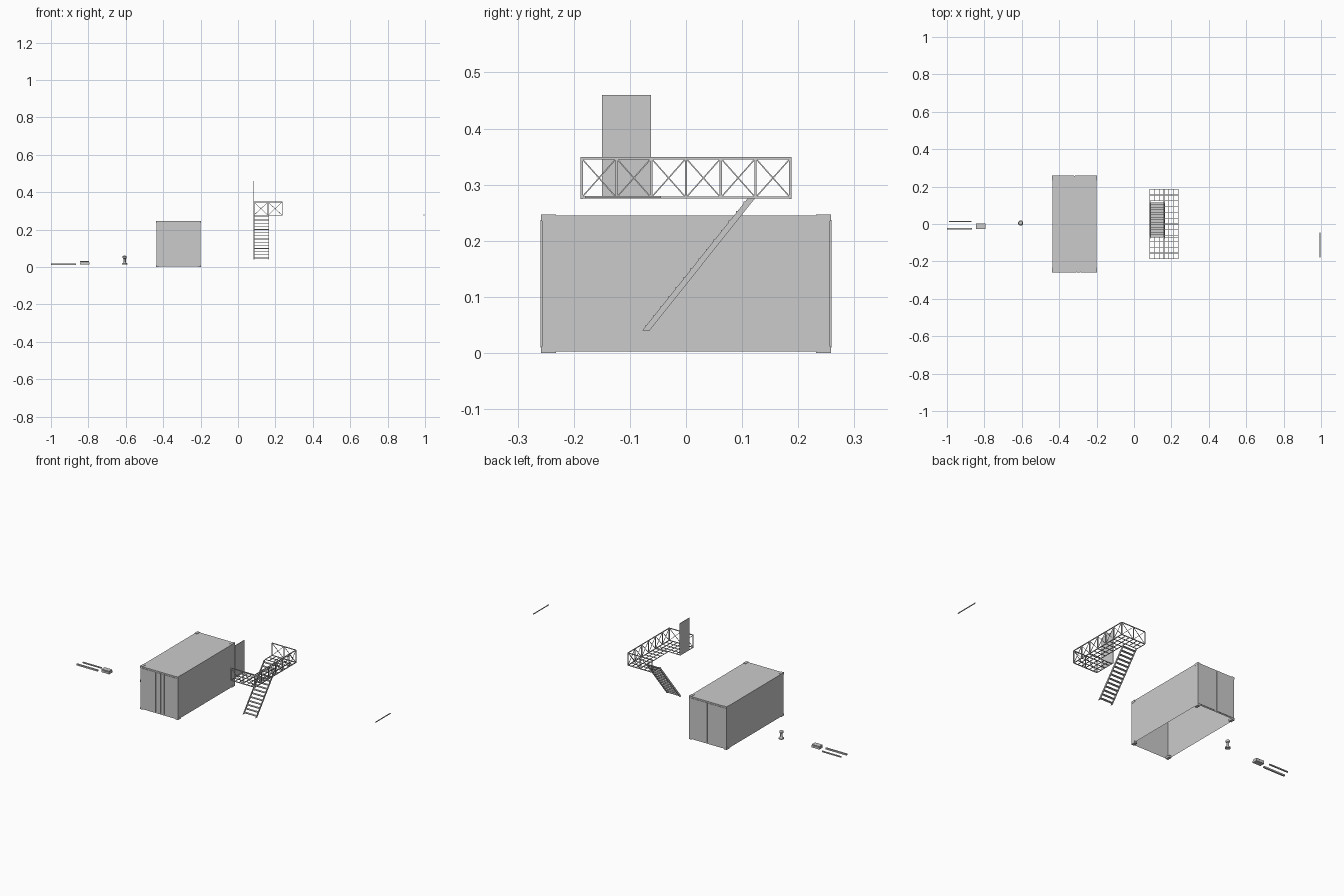
import bpy, bmesh, math
from mathutils import Vector

if "Cube" in bpy.data.objects:
    bpy.data.objects.remove(bpy.data.objects["Cube"])


def finish(name, bm):
    me = bpy.data.meshes.new(name)
    bm.to_mesh(me)
    bm.free()
    ob = bpy.data.objects.new(name, me)
    bpy.context.collection.objects.link(ob)
    return ob


def box(bm, x0, x1, y0, y1, z0, z1):
    verts = bmesh.ops.create_cube(bm, size=1)["verts"]
    for v in verts:
        v.co = Vector((x1 if v.co.x > 0 else x0,
                       y1 if v.co.y > 0 else y0,
                       z1 if v.co.z > 0 else z0))
    return verts


def bar(bm, a, b, w=0.003):
    a, b = Vector(a), Vector(b)
    d = b - a
    q = d.to_track_quat('Z', 'Y')
    for v in bmesh.ops.create_cube(bm, size=1)["verts"]:
        c = Vector((v.co.x * w, v.co.y * w, v.co.z * d.length))
        v.co = q @ c + (a + b) / 2


def single_box(name, *dims):
    bm = bmesh.new()
    box(bm, *dims)
    return finish(name, bm)


# Container shell, open underneath
CX0, CX1, CY = -0.437, -0.2, 0.257
bm = bmesh.new()
box(bm, CX0, CX1, -CY, CY, 0.003, 0.245)
bmesh.ops.delete(bm, geom=[f for f in bm.faces if f.normal.z < -0.5], context='FACES_ONLY')
finish("container_shell", bm)

# Corner castings
bm = bmesh.new()
for x in (CX0 - 0.001, CX1 - 0.015):
    for y in (-CY - 0.001, CY - 0.025):
        for z in (0.0, 0.235):
            box(bm, x, x + 0.016, y, y + 0.026, z, z + 0.012)
finish("corner_castings", bm)

# End doors and locking bars
bm = bmesh.new()
mid = (CX0 + CX1) / 2
for a, b in ((CX0 + 0.003, mid - 0.003), (mid + 0.003, CX1 - 0.003)):
    box(bm, a, b, CY, CY + 0.0025, 0.01, 0.237)
finish("back_doors", bm)
bm = bmesh.new()
cuts = [CX0 + 0.003, -0.361, -0.337, -0.307, -0.284, CX1 - 0.003]
for a, b in zip(cuts, cuts[1:]):
    box(bm, a + 0.001, b - 0.001, -CY - 0.0025, -CY, 0.01, 0.237)
finish("front_panels", bm)

# Walkway railing on three sides with cross bracing
X0, X1, Y, Z0, Z1 = 0.085, 0.236, 0.186, 0.277, 0.347
bm = bmesh.new()


def rail(p, q, n):
    pts = [Vector(p).lerp(Vector(q), i / n) for i in range(n + 1)]
    lo, hi = Vector((0, 0, Z0)), Vector((0, 0, Z1))
    for h in (lo, hi):
        bar(bm, pts[0] + h, pts[-1] + h, 0.004)
    for c in pts:
        bar(bm, c + lo, c + hi, 0.004)
    for c, d in zip(pts, pts[1:]):
        bar(bm, c + lo, d + hi, 0.0022)
        bar(bm, c + hi, d + lo, 0.0022)


rail((X1, -Y, 0), (X1, Y, 0), 6)
rail((X0, -Y, 0), (X1, -Y, 0), 2)
rail((X0, Y, 0), (X1, Y, 0), 2)
finish("walkway_railing", bm)

# C-shaped floor grating around the stair opening
SX, SY0, SY1 = 0.165, -0.07, 0.124
bm = bmesh.new()
nx, ny = 6, 12
for i in range(nx + 1):
    x = X0 + (X1 - X0) * i / nx
    spans = ((-Y, Y),) if x > SX - 0.008 else ((-Y, SY0), (SY1, Y))
    for a, b in spans:
        bar(bm, (x, a, Z0), (x, b, Z0))
for i in range(ny + 1):
    y = -Y + 2 * Y * i / ny
    a = SX - 0.004 if SY0 + 0.005 < y < SY1 - 0.005 else X0
    bar(bm, (a, y, Z0), (X1, y, Z0))
for y in (SY0, SY1):
    bar(bm, (X0, y, Z0), (X1, y, Z0))
finish("walkway_grating", bm)

# Stair stringers and treads
BY, TY, BZ, TZ = -0.078, 0.111, 0.04, 0.277
bm = bmesh.new()
for x in (X0 - 0.001, SX - 0.001):
    for v in box(bm, x, x + 0.003, 0, 0.013, BZ, TZ):
        v.co.y += BY + (TY - BY) * (v.co.z - BZ) / (TZ - BZ)
finish("stair_stringers", bm)
bm = bmesh.new()
n = 14
for i in range(n):
    t = (i + 0.4) / n
    y, z = BY + (TY - BY) * t, BZ + (TZ - BZ) * t
    box(bm, X0, SX, y, y + 0.013, z, z + 0.003)
finish("stair_treads", bm)

# Door leaf and loose bar
single_box("door_leaf", 0.083, 0.086, -0.15, -0.062, 0.277, 0.46)
single_box("loose_bar", 0.993, 0.997, -0.18, -0.045, 0.276, 0.28)

# Small loose parts on the left
single_box("thin_beam", -0.99, -0.87, 0.01, 0.017, 0.012, 0.018)
single_box("wide_beam", -1.0, -0.866, -0.03, -0.021, 0.012, 0.02)
single_box("case_body", -0.845, -0.795, -0.027, 0.003, 0.014, 0.025)
single_box("case_lid", -0.844, -0.796, -0.026, 0.002, 0.026, 0.031)

# Bollard turned from a profile
profile = [(0, 0.013), (0.014, 0.013), (0.014, 0.019), (0.008, 0.023), (0.006, 0.028),
           (0.006, 0.044), (0.01, 0.047), (0.011, 0.057), (0.007, 0.06), (0, 0.061)]
bm = bmesh.new()
vs = [bm.verts.new((r, 0, z)) for r, z in profile]
es = [bm.edges.new(p) for p in zip(vs, vs[1:])]
bmesh.ops.spin(bm, geom=vs + es, axis=(0, 0, 1), cent=(0, 0, 0), angle=math.tau, steps=16)
bmesh.ops.remove_doubles(bm, verts=bm.verts, dist=0.0001)
bmesh.ops.recalc_face_normals(bm, faces=bm.faces)
finish("bollard", bm).location = (-0.606, 0.005, 0)
